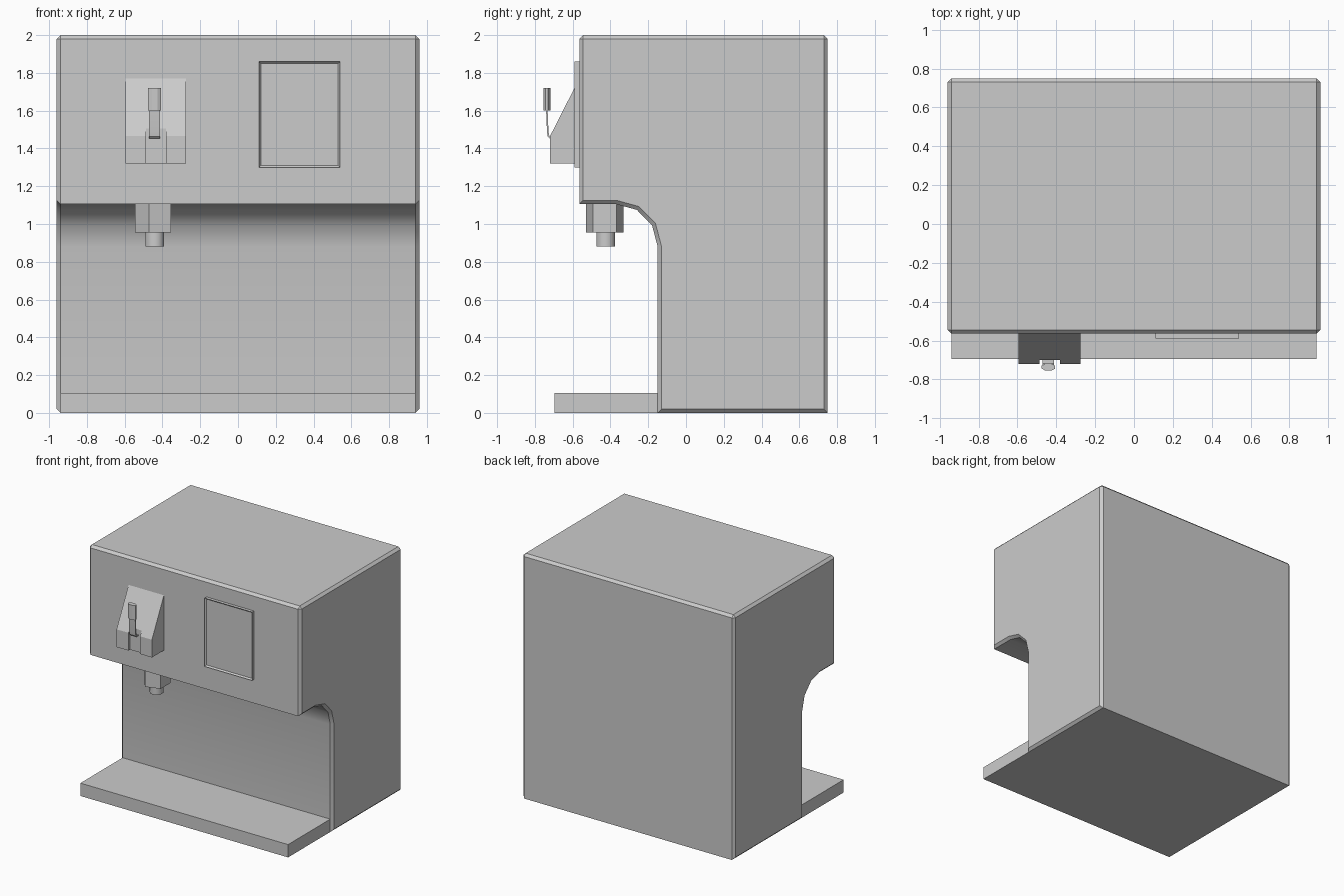
import bpy, bmesh
from math import radians, cos, sin, pi
from mathutils import Matrix

if "Cube" in bpy.data.objects:
    bpy.data.objects.remove(bpy.data.objects["Cube"])


def make_object(name, bm, smooth=None):
    bmesh.ops.recalc_face_normals(bm, faces=bm.faces)
    mesh = bpy.data.meshes.new(name)
    bm.to_mesh(mesh)
    bm.free()
    ob = bpy.data.objects.new(name, mesh)
    bpy.context.collection.objects.link(ob)
    if smooth:
        bpy.ops.object.select_all(action='DESELECT')
        ob.select_set(True)
        bpy.context.view_layer.objects.active = ob
        bpy.ops.object.shade_smooth_by_angle(angle=radians(smooth))
    return ob


def side_prism(profile, x0, x1):
    """Extrude a (y, z) profile along x."""
    bm = bmesh.new()
    face = bm.faces.new([bm.verts.new((x0, y, z)) for y, z in profile])
    ext = bmesh.ops.extrude_face_region(bm, geom=[face])
    moved = [g for g in ext['geom'] if isinstance(g, bmesh.types.BMVert)]
    bmesh.ops.translate(bm, verts=moved, vec=(x1 - x0, 0, 0))
    bmesh.ops.recalc_face_normals(bm, faces=bm.faces)
    return bm


def box(x0, x1, y0, y1, z0, z1):
    return side_prism([(y0, z0), (y1, z0), (y1, z1), (y0, z1)], x0, x1)


def column(name, sides, radius, x, y, z0, z1, turn, smooth=None):
    bm = bmesh.new()
    place = Matrix.Translation((x, y, (z0 + z1) / 2)) @ Matrix.Rotation(turn, 4, 'Z')
    bmesh.ops.create_cone(bm, cap_ends=True, segments=sides, radius1=radius,
                          radius2=radius, depth=z1 - z0, matrix=place)
    return make_object(name, bm, smooth)


# Body: overhanging head with a coved underside, chamfered rim
cove = [(-0.37 + 0.22 * cos(a), 0.88 + 0.225 * sin(a))
        for a in (pi / 2 * (1 - i / 3) for i in range(4))]
body = side_prism([(0.75, 0), (0.75, 2), (-0.565, 2), (-0.565, 1.105)]
                  + cove + [(-0.15, 0)], -0.96, 0.96)


def chamfered(e):
    if e.calc_face_angle(0) < radians(45):
        return False
    along_x = abs(e.verts[0].co.x - e.verts[1].co.x) > 1
    return not along_x or e.verts[0].co.z > 1.9


bmesh.ops.bevel(body, geom=[e for e in body.edges if chamfered(e)],
                offset=0.02, segments=1, affect='EDGES')
make_object("body", body, 35)

# Drip tray
make_object("drip_tray", box(-0.94, 0.94, -0.695, -0.14, 0, 0.105))

# Display panel with a slightly recessed screen
panel = box(0.11, 0.54, -0.59, -0.555, 1.30, 1.86)
front = min(panel.faces, key=lambda f: f.calc_center_median().y)
bmesh.ops.inset_region(panel, faces=[front], thickness=0.015)
bmesh.ops.translate(panel, verts=front.verts, vec=(0, 0.012, 0))
make_object("display_panel", panel)

# Lever housing with a slot cut in its nose
housing = make_object("lever_housing", side_prism(
    [(-0.555, 1.32), (-0.72, 1.32), (-0.72, 1.465), (-0.565, 1.77), (-0.555, 1.77)],
    -0.595, -0.275))
slot = make_object("slot_cutter", box(-0.487, -0.382, -0.75, -0.70, 1.28, 1.6))
slot.hide_render = True
slot.hide_set(True)
cut = housing.modifiers.new("slot", 'BOOLEAN')
cut.object = slot
cut.solver = 'EXACT'

# Lever: bent strip with a faceted grip
make_object("lever_arm", side_prism(
    [(-0.695, 1.453), (-0.722, 1.453), (-0.732, 1.463), (-0.736, 1.49), (-0.741, 1.61),
     (-0.733, 1.61), (-0.728, 1.49), (-0.724, 1.468), (-0.719, 1.462), (-0.695, 1.462)],
    -0.47, -0.412), 35)
grip = column("lever_grip", 8, 1, 0, 0, 1.60, 1.72, pi / 8)
grip.data.transform(Matrix.Translation((-0.441, -0.737, 0))
                    @ Matrix.Diagonal((0.037, 0.02, 1, 1)))

# Dispensing nozzle: five-sided block and round spout
column("nozzle_block", 5, 0.105, -0.44, -0.43, 0.955, 1.12, pi / 2)
column("nozzle_spout", 8, 0.053, -0.44, -0.425, 0.88, 0.96, pi / 8, 50)
